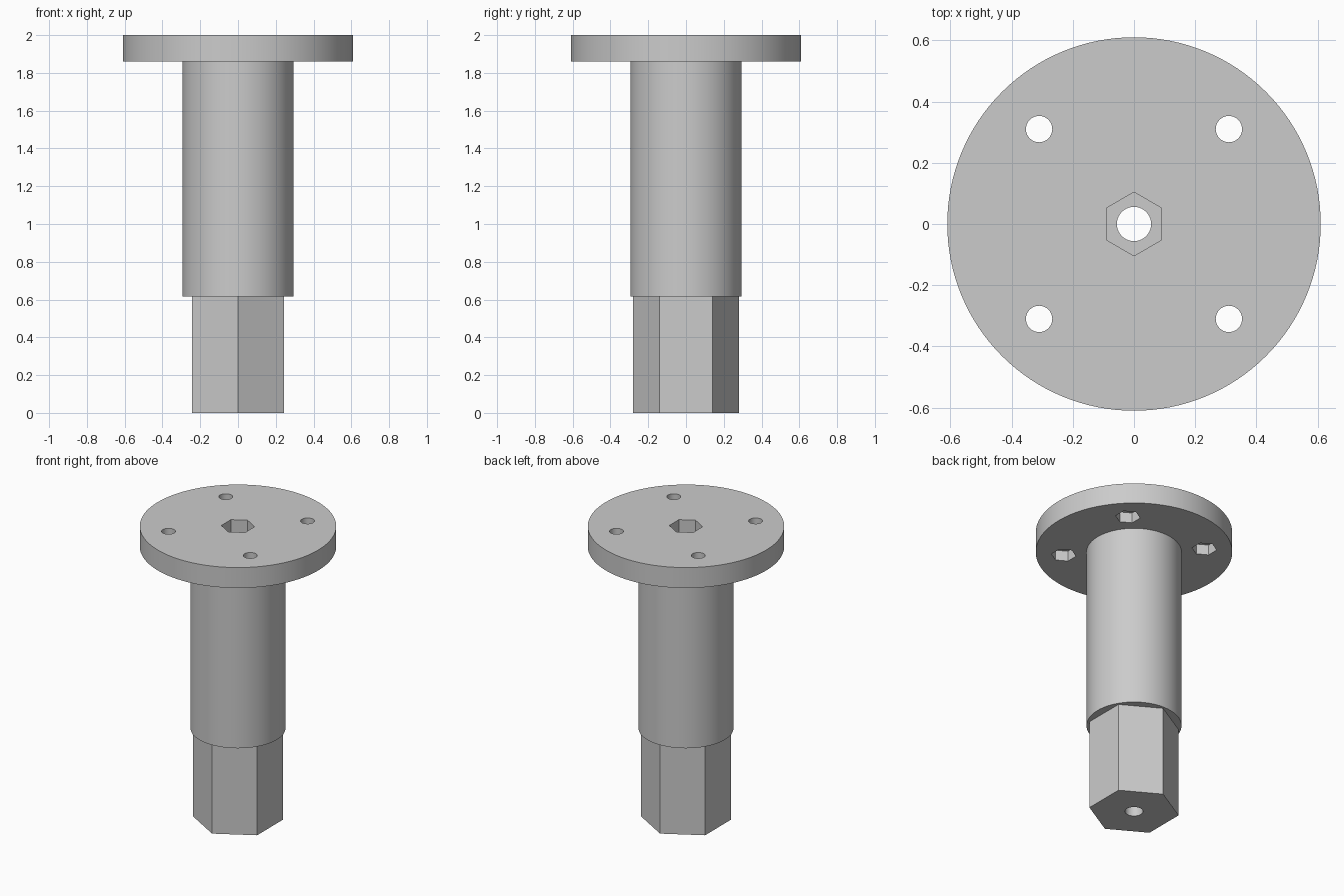
import bpy
import math

default = bpy.data.objects.get("Cube")
if default:
    bpy.data.objects.remove(default, do_unlink=True)

grey = bpy.data.materials.new("plain grey")
grey.use_nodes = True
colour = (0.6, 0.6, 0.6, 1)
grey.diffuse_color = colour
grey.node_tree.nodes["Principled BSDF"].inputs["Base Color"].default_value = colour


def prism(name, radius, bottom, top, sides=96, x=0, y=0):
    """Upright prism; six-sided ones have corners on the y axis."""
    bpy.ops.mesh.primitive_cylinder_add(
        vertices=sides, radius=radius, depth=top - bottom,
        location=(x, y, (bottom + top) / 2))
    obj = bpy.context.object
    obj.name = name
    obj.data.materials.append(grey)
    return obj


def combine(body, tool, operation):
    """Join a part to the body or cut it away, then drop the tool."""
    mod = body.modifiers.new(tool.name, 'BOOLEAN')
    mod.operation = operation
    mod.solver = 'EXACT'
    mod.object = tool
    bpy.context.view_layer.objects.active = body
    bpy.ops.object.modifier_apply(modifier=mod.name)
    bpy.data.objects.remove(tool, do_unlink=True)


FLANGE_BOTTOM, TOP = 1.86, 2.0
SHAFT_BOTTOM = 0.615

# Flange, round shaft and hexagonal drive end as one solid
body = prism("flanged_hex_adapter", 0.61, FLANGE_BOTTOM, TOP, 128)
combine(body, prism("round_shaft", 0.295, SHAFT_BOTTOM, 1.93), 'UNION')
combine(body, prism("hex_drive", 0.281, 0, 0.7, 6), 'UNION')

# Central bore with a hexagonal bolt head recess
combine(body, prism("bore", 0.056, -0.1, 2.1, 48), 'DIFFERENCE')
combine(body, prism("head_recess", 0.104, TOP - 0.1, 2.1, 6), 'DIFFERENCE')

# Four bolt holes with nut pockets on the underside
for x in (-0.31, 0.31):
    for y in (-0.31, 0.31):
        combine(body, prism("bolt_hole", 0.043, 1.7, 2.1, 40, x, y), 'DIFFERENCE')
        combine(body, prism("nut_pocket", 0.078, 1.7, FLANGE_BOTTOM + 0.07, 6, x, y),
                'DIFFERENCE')

# Smooth round walls, crisp edges
bpy.ops.object.select_all(action='DESELECT')
body.select_set(True)
bpy.context.view_layer.objects.active = body
bpy.ops.object.shade_smooth_by_angle(angle=math.radians(30))
